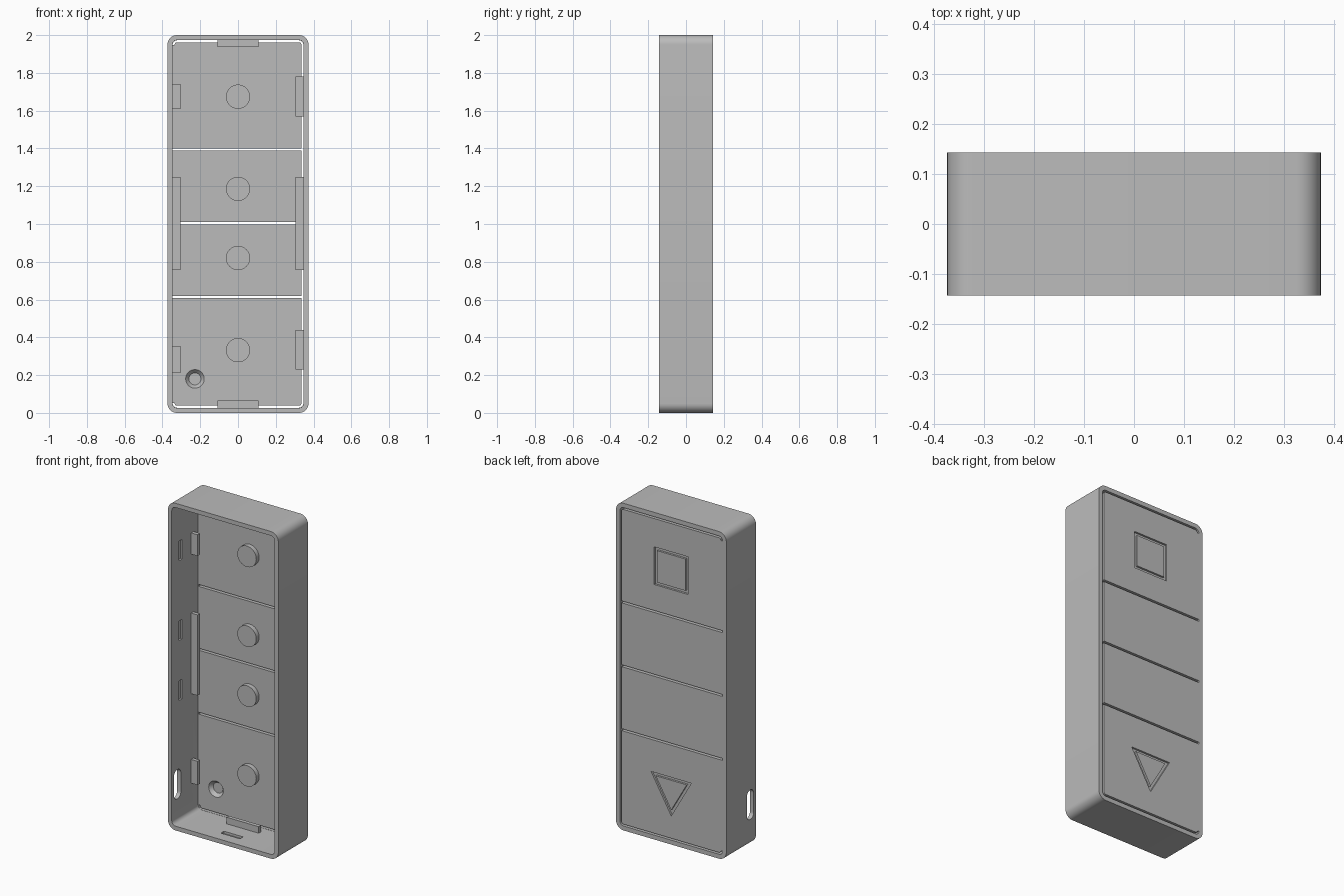
import bpy, bmesh, math
from mathutils import Matrix

if "Cube" in bpy.data.objects:
    bpy.data.objects.remove(bpy.data.objects["Cube"], do_unlink=True)

GREY = bpy.data.materials.new("plain grey")
GREY.use_nodes = True
GREY.diffuse_color = (0.5, 0.5, 0.5, 1)
GREY.node_tree.nodes["Principled BSDF"].inputs["Base Color"].default_value = (0.5, 0.5, 0.5, 1)

HALF_W, BACK = 0.373, 0.143      # outer half width and half depth
IN_X, IN_Z = 0.348, 0.974        # cavity half width and half height
PANEL = 0.113                    # inner face of the button panel
BUTTONS = (1.674, 1.186, 0.82, 0.332)


def finish(name, bm):
    bmesh.ops.recalc_face_normals(bm, faces=bm.faces)
    mesh = bpy.data.meshes.new(name)
    bm.to_mesh(mesh)
    bm.free()
    obj = bpy.data.objects.new(name, mesh)
    bpy.context.collection.objects.link(obj)
    mesh.materials.append(GREY)
    return obj


def outline(hx, hz, r, cx=0, cz=1, steps=8):
    """Rounded rectangle, clockwise from the left end of the top left corner."""
    pts = []
    for i, (sx, sz) in enumerate(((-1, 1), (1, 1), (1, -1), (-1, -1))):
        for k in range(steps + 1):
            a = math.radians(180 - 90 * i - 90 * k / steps)
            pts.append((cx + sx * (hx - r) + r * math.cos(a),
                        cz + sz * (hz - r) + r * math.sin(a)))
    return pts


def prism(name, pts, lo, hi, along_x=False):
    """Extrude a profile in XZ along y, or a profile in YZ along x."""
    bm = bmesh.new()
    place = (lambda p, d: (d, p[0], p[1])) if along_x else (lambda p, d: (p[0], d, p[1]))
    a = [bm.verts.new(place(p, lo)) for p in pts]
    b = [bm.verts.new(place(p, hi)) for p in pts]
    bm.faces.new(a)
    bm.faces.new(b)
    for i in range(len(pts)):
        j = (i + 1) % len(pts)
        bm.faces.new((a[i], a[j], b[j], b[i]))
    return finish(name, bm)


def box(name, x0, x1, y0, y1, z0, z1):
    return prism(name, [(x0, z0), (x1, z0), (x1, z1), (x0, z1)], y0, y1)


def polygon(n, radius, turn, cz):
    return [(radius * math.cos(turn + math.tau * k / n),
             cz + radius * math.sin(turn + math.tau * k / n)) for k in range(n)]


def ring(name, outer, inner, lo, hi):
    bm = bmesh.new()
    loops = [[bm.verts.new((x, y, z)) for x, z in pts]
             for pts, y in ((outer, lo), (outer, hi), (inner, hi), (inner, lo))]
    n = len(outer)
    for s in range(4):
        p, q = loops[s], loops[(s + 1) % 4]
        for i in range(n):
            j = (i + 1) % n
            bm.faces.new((p[i], p[j], q[j], q[i]))
    return finish(name, bm)


def cylinder(name, x, z, y0, y1, r_front, r_back):
    bm = bmesh.new()
    turn = Matrix.Translation((x, (y0 + y1) / 2, z)) @ Matrix.Rotation(-math.pi / 2, 4, "X")
    bmesh.ops.create_cone(bm, cap_ends=True, segments=40, radius1=r_front,
                          radius2=r_back, depth=y1 - y0, matrix=turn)
    return finish(name, bm)


def smooth(obj):
    bpy.ops.object.select_all(action="DESELECT")
    obj.select_set(True)
    bpy.context.view_layer.objects.active = obj
    bpy.ops.object.shade_smooth_by_angle(angle=math.radians(30))


# Rounded case body and its cavity
case = prism("case", outline(HALF_W, 1, 0.05), -BACK, BACK)
cutters = [prism("cavity_cutter", outline(IN_X, IN_Z, 0.026), -0.2, PANEL)]

# Slit around three sides of the button panel, and slits between the buttons
edge = outline(0.347, 0.973, 0.025)
cutters.append(prism("edge_slit_cutter",
                     edge + outline(0.336, 0.962, 0.014)[::-1], 0.1, 0.16))
for z in (1.394, 1.004, 0.613):
    cutters.append(box("slit_cutter", -0.346, 0.341, 0.1, 0.16, z - 0.006, z + 0.006))

# Square and triangle outline grooves on the outer buttons
for n, size, band, turn, z in ((4, 0.163, 0.026, math.pi / 4, BUTTONS[0]),
                               (3, 0.157, 0.036, -math.pi / 2, BUTTONS[3])):
    cutters.append(ring("symbol_groove_cutter", polygon(n, size, turn, z),
                        polygon(n, size - band, turn, z), BACK - 0.012, 0.16))

# Tapered blind recess inside the lowest button
cutters.append(cylinder("recess_cutter", -0.228, 0.18, PANEL - 0.001, PANEL + 0.02, 0.05, 0.032))

# Shallow catch slots in the inner walls
for z in BUTTONS:
    for s in (-1, 1):
        if s < 0 and z == BUTTONS[3]:
            continue
        x0, x1 = sorted((s * 0.34, s * 0.36))
        cutters.append(box("catch_cutter", x0, x1, -0.073, -0.043, z - 0.06, z + 0.06))
for z in (0.02, 1.98):
    cutters.append(box("catch_cutter", -0.065, 0.065, -0.073, -0.043, z - 0.008, z + 0.008))

# Rounded cable opening through one side wall
cutters.append(prism("port_cutter", outline(0.033, 0.09, 0.032, -0.088, 0.255),
                     -0.4, -0.33, along_x=True))

# Cut the case and remove the cutters
for c in cutters:
    c.hide_render = True
    mod = case.modifiers.new(c.name, "BOOLEAN")
    mod.operation, mod.solver, mod.object = "DIFFERENCE", "EXACT", c
bpy.context.view_layer.update()
graph = bpy.context.evaluated_depsgraph_get()
cut_mesh = bpy.data.meshes.new_from_object(case.evaluated_get(graph))
case.modifiers.clear()
case.data = cut_mesh
for c in cutters:
    bpy.data.objects.remove(c, do_unlink=True)
smooth(case)

# Button plungers
for i, z in enumerate(BUTTONS):
    smooth(cylinder(f"plunger_{i + 1}", 0, z, PANEL - 0.028, PANEL + 0.005, 0.064, 0.064))

# Board support tabs on the walls
T0, T1 = 0.045, 0.068
for side, s, spans in (("right", -1, ((1.61, 1.74), (0.757, 1.25), (0.21, 0.355))),
                       ("left", 1, ((1.57, 1.78), (0.757, 1.25), (0.23, 0.44)))):
    for i, (z0, z1) in enumerate(spans):
        x0, x1 = sorted((s * 0.305, s * 0.353))
        box(f"{side}_support_tab_{i + 1}", x0, x1, T0, T1, z0, z1)
box("top_support_tab", -0.108, 0.108, T0, T1, 1.936, 1.98)
box("bottom_support_tab", -0.108, 0.108, T0, T1, 0.02, 0.066)
